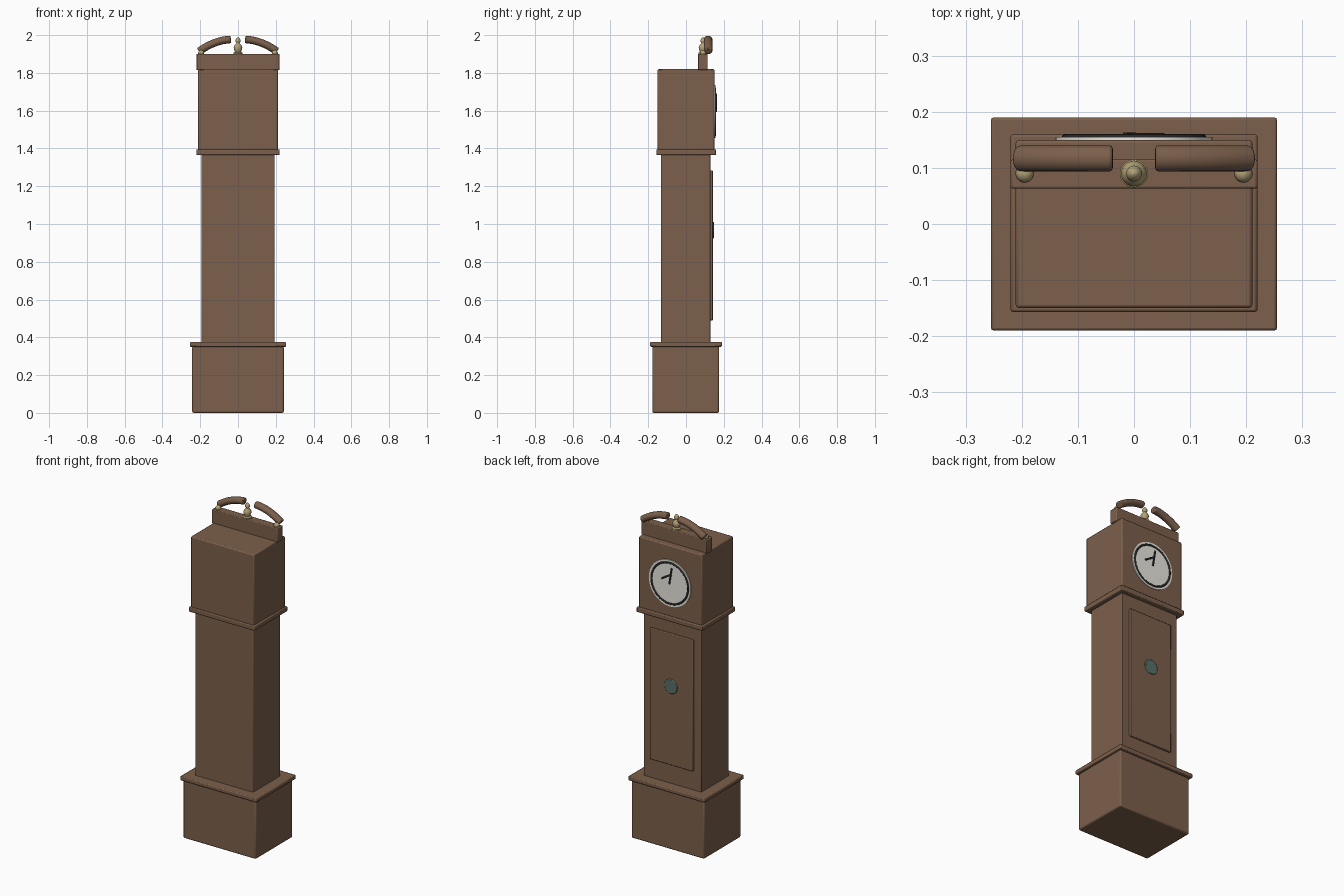
import bpy, math
from mathutils import Vector

if "Cube" in bpy.data.objects:
    bpy.data.objects.remove(bpy.data.objects["Cube"])


def material(name, rgb):
    m = bpy.data.materials.new(name)
    m.diffuse_color = (*rgb, 1)
    m.use_nodes = True
    m.node_tree.nodes["Principled BSDF"].inputs["Base Color"].default_value = m.diffuse_color
    return m


WOOD = material("wood", (0.20, 0.115, 0.07))
BRASS = material("brass", (0.45, 0.36, 0.18))
WHITE = material("enamel", (0.82, 0.80, 0.74))
BLACK = material("black", (0.02, 0.02, 0.02))
GLASS = material("glass", (0.10, 0.16, 0.14))


def finish(name, mat, bevel=0, angle=40):
    ob = bpy.context.object
    ob.name = name
    ob.data.materials.append(mat)
    if bevel:
        mod = ob.modifiers.new("bevel", 'BEVEL')
        mod.width = bevel
        mod.segments = 2
    bpy.ops.object.shade_smooth_by_angle(angle=math.radians(angle))
    return ob


def box(name, x, y, z, mat=WOOD, bevel=0.005):
    """Bevelled box from three (min, max) ranges."""
    bpy.ops.mesh.primitive_cube_add(size=1, location=[(a + b) / 2 for a, b in (x, y, z)])
    bpy.context.object.scale = [b - a for a, b in (x, y, z)]
    bpy.ops.object.transform_apply(location=False, rotation=False, scale=True)
    return finish(name, mat, bevel)


def disc(name, r, y0, y1, z, mat):
    bpy.ops.mesh.primitive_cylinder_add(vertices=48, radius=r, depth=y1 - y0,
                                        location=(0, (y0 + y1) / 2, z), rotation=(math.pi / 2, 0, 0))
    return finish(name, mat)


def ring(name, r, t, y, z, mat):
    bpy.ops.mesh.primitive_torus_add(major_radius=r, minor_radius=t, major_segments=48, minor_segments=10,
                                     location=(0, y, z), rotation=(math.pi / 2, 0, 0))
    return finish(name, mat, angle=60)


def mesh_object(name, verts, faces):
    me = bpy.data.meshes.new(name)
    me.from_pydata(verts, [], faces)
    ob = bpy.data.objects.new(name, me)
    bpy.context.collection.objects.link(ob)
    bpy.ops.object.select_all(action='DESELECT')
    ob.select_set(True)
    bpy.context.view_layer.objects.active = ob


def loft(name, rings, mat, bevel=0):
    """Skin a list of equal-sized vertex rings and cap both ends."""
    n = len(rings[0])
    faces = [(i * n + j, i * n + (j + 1) % n, (i + 1) * n + (j + 1) % n, (i + 1) * n + j)
             for i in range(len(rings) - 1) for j in range(n)]
    faces += [tuple(range(n))[::-1], tuple(range((len(rings) - 1) * n, len(rings) * n))]
    mesh_object(name, [v for r in rings for v in r], faces)
    bpy.ops.object.mode_set(mode='EDIT')
    bpy.ops.mesh.select_all(action='SELECT')
    bpy.ops.mesh.normals_make_consistent(inside=False)
    bpy.ops.object.mode_set(mode='OBJECT')
    return finish(name, mat, bevel, 50)


# case: plinth, waist, hood and their mouldings
box("plinth", (-.243, .243), (-.178, .175), (0, .352), bevel=.008)
box("plinth_moulding", (-.255, .255), (-.19, .19), (.35, .375))
box("waist", (-.193, .193), (-.132, .13), (.37, 1.37), bevel=.004)
box("hood_moulding", (-.22, .22), (-.157, .16), (1.365, 1.395))
box("hood", (-.211, .211), (-.15, .15), (1.39, 1.82), bevel=.006)
box("pediment_board", (-.22, .22), (.063, .115), (1.815, 1.9), bevel=.004)

# waist door with round window
box("door", (-.143, .143), (.125, .142), (.49, 1.283), bevel=.004)
disc("window_glass", .04, .135, .147, .968, GLASS)
ring("window_rim", .039, .005, .143, .968, GLASS)

# dial, chapter ring and hands
disc("dial", .14, .145, .155, 1.595, WHITE)
ring("chapter_ring", .123, .006, .154, 1.595, BLACK)


def hand(name, a, b, w, y):
    a, b = Vector((a[0], y, a[1])), Vector((b[0], y, b[1]))
    d = b - a
    ob = box(name, (-w / 2, w / 2), (-.004, .002), (-d.length / 2, d.length / 2), BLACK, 0)
    ob.location = (a + b) / 2
    ob.rotation_euler = (0, math.atan2(d.x, d.z), 0)


hand("minute_hand", (0, 1.593), (-.016, 1.69), .008, .160)
hand("hour_hand", (-.012, 1.652), (.052, 1.612), .010, .159)

# curved pediment horns: round section swept along an arc
for side, label in ((-1, "left"), (1, "right")):
    p0, p1, p2 = Vector((.206, 0, 1.914)), Vector((.125, 0, 1.973)), Vector((.038, 0, 1.977))
    rings = []
    for i in range(13):
        t = i / 12
        p = p0 * (1 - t) ** 2 + p1 * 2 * t * (1 - t) + p2 * t * t
        d = ((p1 - p0) * (1 - t) + (p2 - p1) * t).normalized()
        nrm = Vector((-d.z, 0, d.x))
        if nrm.z < 0:
            nrm = -nrm
        rings.append([])
        for k in range(16):
            a = math.tau * k / 16
            q = p + nrm * .02 * math.sin(a) + Vector((0, .117 + .023 * math.cos(a), 0))
            rings[-1].append((side * q.x, q.y, q.z))
    loft(label + "_horn", rings, WOOD, .005)

    # small ball beside each horn
    bpy.ops.mesh.primitive_uv_sphere_add(segments=20, ring_count=12, radius=.016,
                                         location=(side * .195, .09, 1.905))
    finish(label + "_ball", BRASS, angle=60)

# turned central finial
profile = [(.025, 1.898), (.025, 1.906), (.016, 1.911), (.02, 1.922), (.023, 1.934), (.018, 1.946),
           (.009, 1.955), (.009, 1.959), (.014, 1.965), (.014, 1.973), (.008, 1.983), (.002, 1.988)]
loft("finial", [[(r * math.cos(math.tau * k / 24), .09 + r * math.sin(math.tau * k / 24), z)
                 for k in range(24)] for r, z in profile], BRASS)
